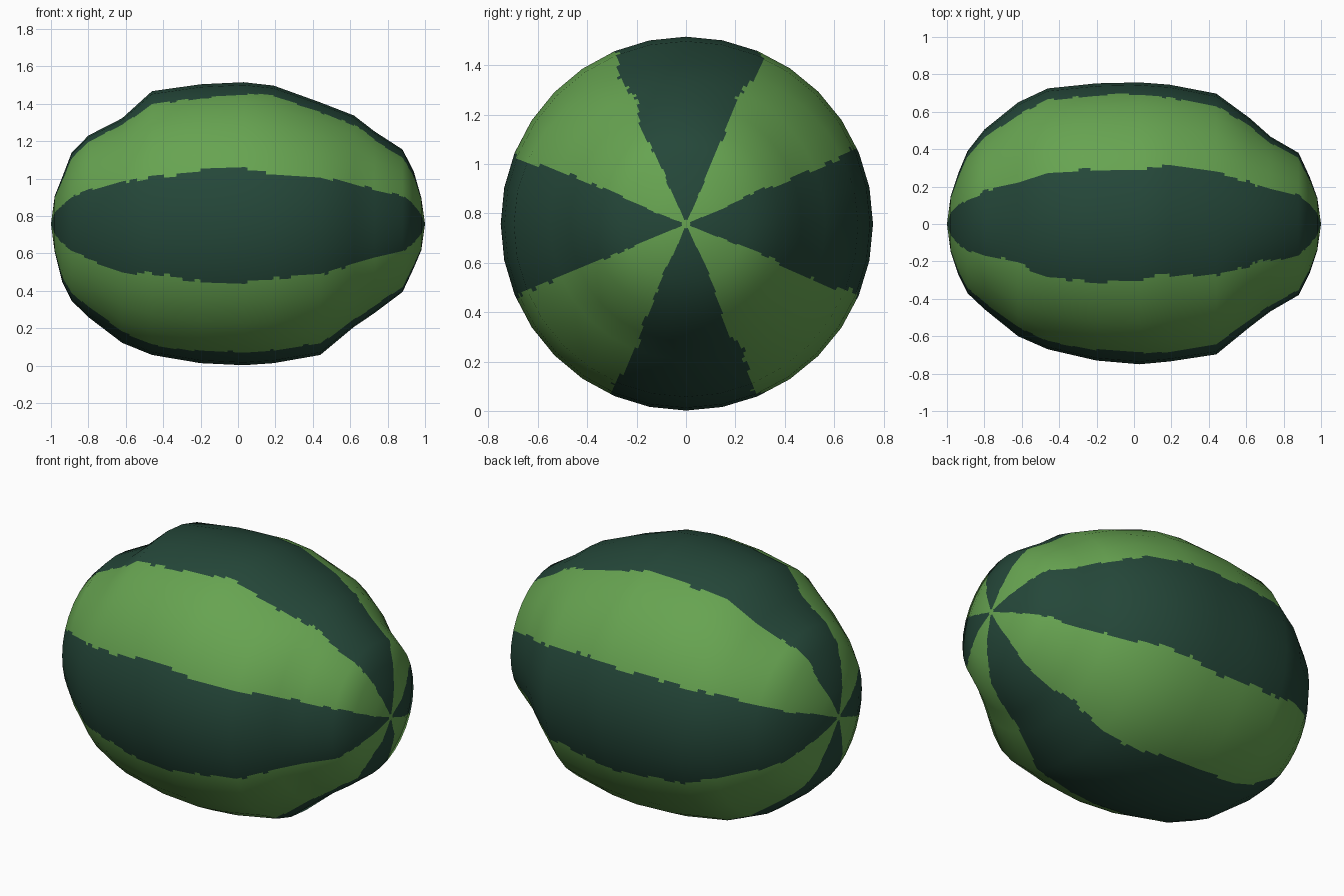
import bpy, math
from mathutils import Vector, noise

if "Cube" in bpy.data.objects:
    bpy.data.objects.remove(bpy.data.objects["Cube"])

# Rings along the melon: x, radius towards top, bottom, back (+y), front (-y)
RINGS = [
    (-1.00, 0, 0, 0, 0),
    (-0.98, .15, .15, .15, .15),
    (-0.94, .25, .31, .27, .27),
    (-0.89, .38, .41, .39, .37),
    (-0.80, .473, .498, .505, .455),
    (-0.62, .565, .635, .65, .60),
    (-0.46, .71, .70, .725, .67),
    (-0.20, .747, .744, .752, .73),
    (0.03, .758, .755, .757, .75),
    (0.19, .74, .744, .745, .735),
    (0.44, .65, .70, .697, .697),
    (0.62, .58, .55, .565, .55),
    (0.73, .495, .476, .467, .467),
    (0.88, .398, .363, .38, .38),
    (0.94, .28, .235, .25, .26),
    (0.98, .14, .14, .14, .14),
    (1.00, 0, 0, 0, 0),
]
SEG, SUB, CZ = 32, 8, 0.757
LAST = len(RINGS) - 1


def corner(i, j):
    """Corner of the coarse 32-sided shape; angle measured from +z to +y."""
    x, top, bottom, back, front = RINGS[i]
    a = 2 * math.pi * j / SEG
    c, s = math.cos(a), math.sin(a)
    r = (top if c > 0 else bottom) * c * c + (back if s > 0 else front) * s * s
    return Vector((x, r * s, CZ + r * c))


def corner_normal(i, j):
    if i in (0, LAST):
        return Vector((-1 if i == 0 else 1, 0, 0))
    along = corner(i + 1, j) - corner(i - 1, j)
    around = corner(i, j + 1) - corner(i, j - 1)
    n = along.cross(around).normalized()
    radial = corner(i, j) - Vector((0, 0, CZ))
    return n if n.dot(radial) > 0 else -n


def blend(fn, row, col):
    """Linear blend of a coarse-grid function at a fine grid position."""
    i, u = divmod(row, SUB)
    j, v = divmod(col, SUB)
    u, v = u / SUB, v / SUB
    k = min(i + 1, LAST)
    return (fn(i, j).lerp(fn(i, j + 1), v)).lerp(fn(k, j).lerp(fn(k, j + 1), v), u)


# Fine grid lying on the coarse facets, with single points at the two ends
ROWS, COLS = LAST * SUB, SEG * SUB
verts, normals = [corner(0, 0)], [corner_normal(0, 0)]
for r in range(1, ROWS):
    for c in range(COLS):
        verts.append(blend(corner, r, c))
        normals.append(blend(corner_normal, r, c).normalized())
verts.append(corner(LAST, 0))
normals.append(corner_normal(LAST, 0))


def vid(r, c):
    if r == 0:
        return 0
    if r == ROWS:
        return len(verts) - 1
    return 1 + (r - 1) * COLS + c % COLS


# Four dark stripes with ragged edges: top, back, bottom, front
def is_dark(row, col):
    if row in (0, ROWS - 1):
        return False
    deg = (col + 0.5) * 360 / COLS
    stripe = round(deg / 90)
    off = deg - 90 * stripe
    edge = (stripe % 4) * 2 + (off > 0)
    wobble = 4 * noise.noise(Vector((row * 0.07, edge * 7.3, 1.5)))
    wobble += 1.5 * noise.noise(Vector((row * 0.43, edge * 3.7, 9.2)))
    return abs(off) < 23 + wobble


faces, dark = [], []
for r in range(ROWS):
    for c in range(COLS):
        ids = [vid(r, c), vid(r, c + 1), vid(r + 1, c + 1), vid(r + 1, c)]
        faces.append(list(dict.fromkeys(ids)))
        dark.append(is_dark(r, c))

mesh = bpy.data.meshes.new("melon_rind")
mesh.from_pydata(verts, [], faces)
for name, col in (("light green rind", (0.135, 0.37, 0.082, 1)),
                  ("dark green stripe", (0.018, 0.063, 0.041, 1))):
    m = bpy.data.materials.new(name)
    m.diffuse_color = col
    m.use_nodes = True
    m.node_tree.nodes["Principled BSDF"].inputs["Base Color"].default_value = m.diffuse_color
    mesh.materials.append(m)
for p, d in zip(mesh.polygons, dark):
    p.material_index = int(d)
    p.use_smooth = True

# Make faces point outwards, then give them the smooth coarse normals
p = mesh.polygons[len(mesh.polygons) // 2]
if p.normal.dot(p.center - Vector((0, 0, CZ))) < 0:
    mesh.flip_normals()
mesh.update()
mesh.normals_split_custom_set_from_vertices(normals)

melon = bpy.data.objects.new("melon_rind", mesh)
bpy.context.collection.objects.link(melon)
